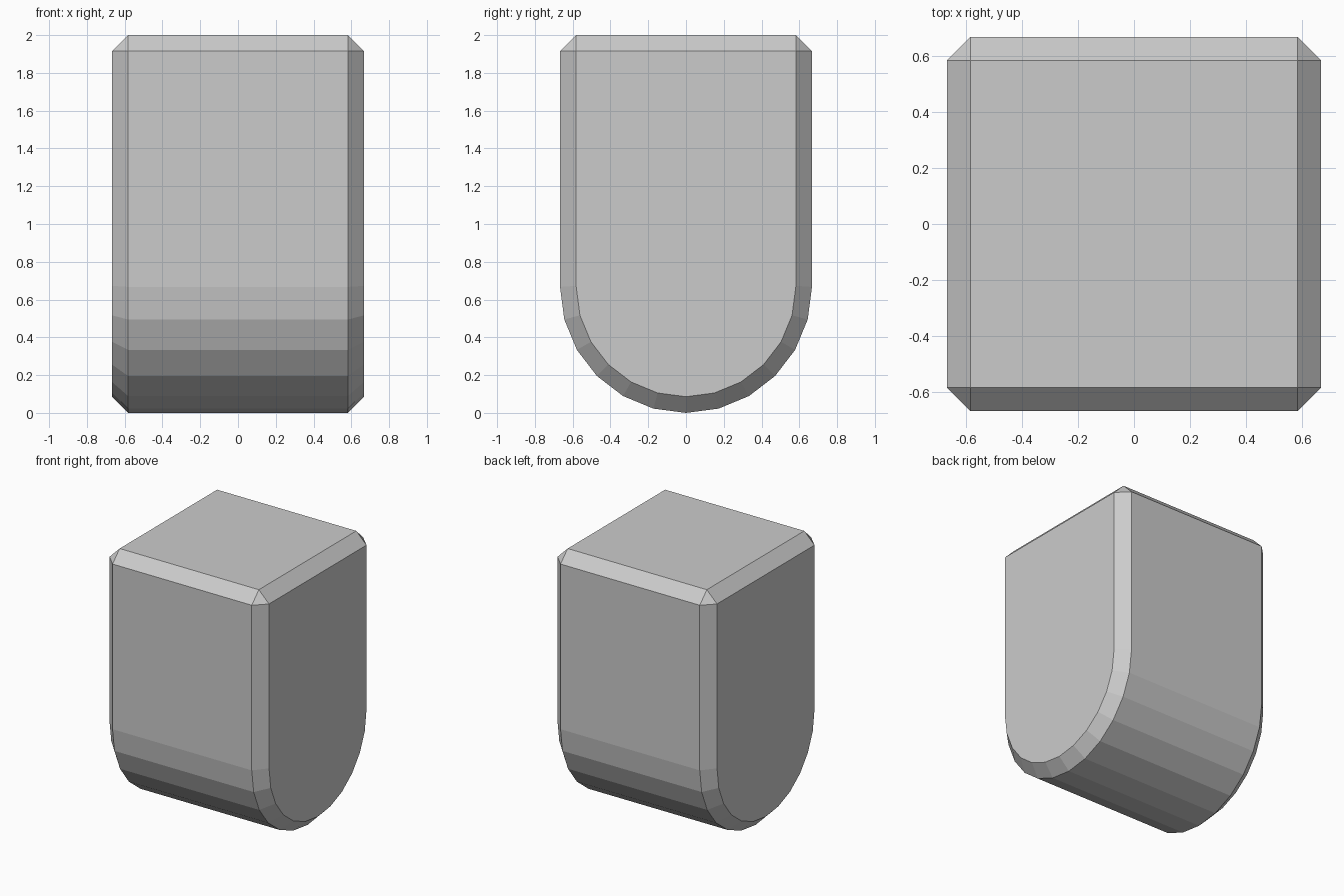
import bpy, bmesh, math

if "Cube" in bpy.data.objects:
    bpy.data.objects.remove(bpy.data.objects["Cube"])

R = 0.667        # half width and radius of the rounded bottom
HEIGHT = 2.0
BEVEL = 0.085
STEPS = 12       # flat facets around the bottom half circle

# Side profile: half circle below, straight walls up to a flat top
profile = [(R, HEIGHT)]
for i in range(STEPS + 1):
    a = math.pi * i / STEPS
    profile.append((R * math.cos(a), R - R * math.sin(a)))
profile.append((-R, HEIGHT))

# Extrude the profile across x
bm = bmesh.new()
cap = bm.faces.new([bm.verts.new((-R, y, z)) for y, z in profile])
ext = bmesh.ops.extrude_face_region(bm, geom=[cap])
moved = [g for g in ext["geom"] if isinstance(g, bmesh.types.BMVert)]
bmesh.ops.translate(bm, verts=moved, vec=(2 * R, 0, 0))
bmesh.ops.recalc_face_normals(bm, faces=bm.faces)

mesh = bpy.data.meshes.new("rounded_block")
bm.to_mesh(mesh)
bm.free()
block = bpy.data.objects.new("rounded_block", mesh)
bpy.context.collection.objects.link(block)

# Single flat chamfer on the sharp edges only
bevel = block.modifiers.new("chamfer", "BEVEL")
bevel.width = BEVEL
bevel.segments = 1
bevel.limit_method = "ANGLE"
bevel.angle_limit = math.radians(30)
